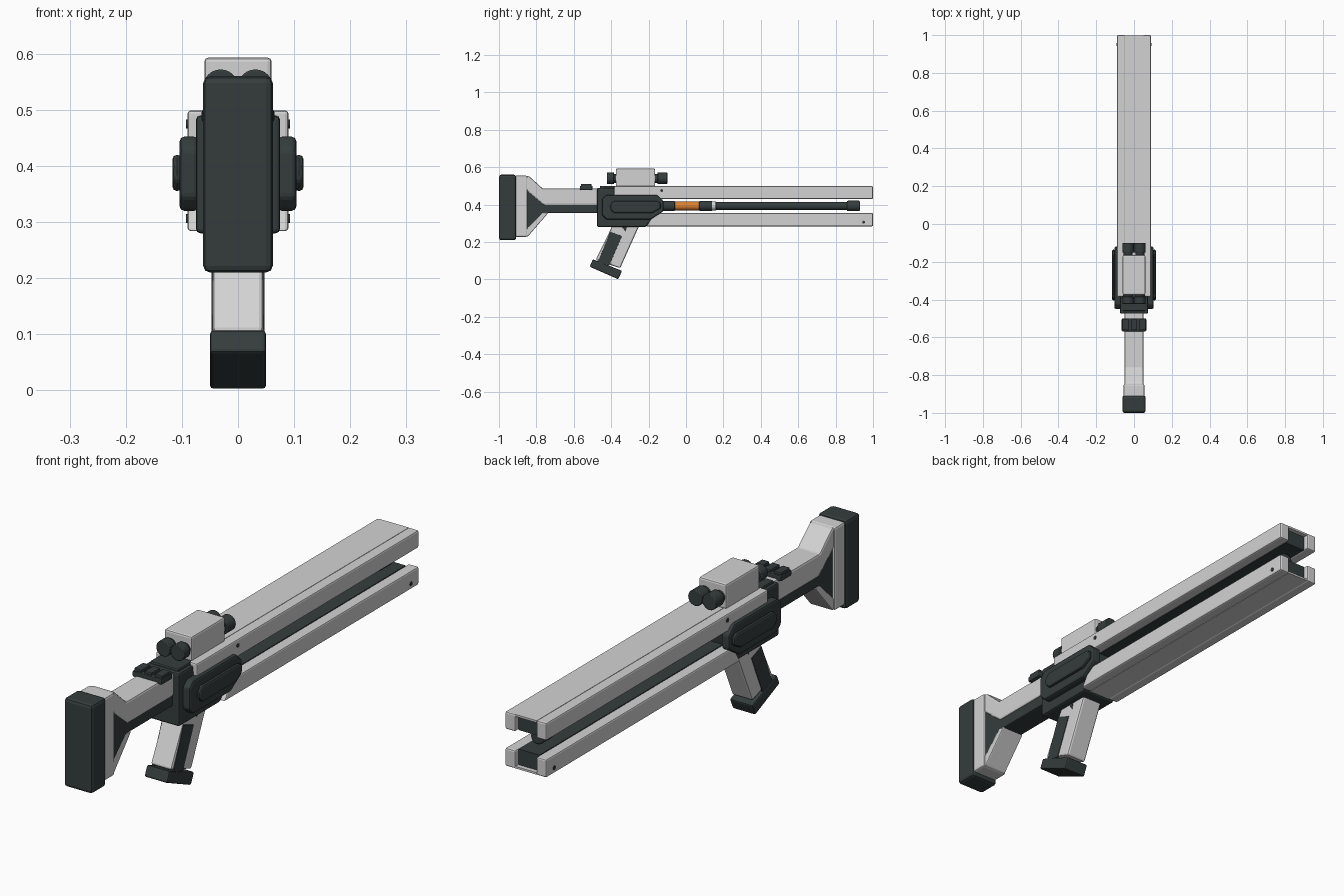
import bpy
import bmesh
from math import radians
from mathutils import Matrix

cube = bpy.data.objects.get("Cube")
if cube:
    bpy.data.objects.remove(cube, do_unlink=True)


def make_material(name, rgb):
    mat = bpy.data.materials.new(name)
    mat.use_nodes = True
    color = (*rgb, 1)
    mat.diffuse_color = color
    bsdf = mat.node_tree.nodes["Principled BSDF"]
    bsdf.inputs["Base Color"].default_value = color
    bsdf.inputs["Roughness"].default_value = 0.6
    return mat


LIGHT = make_material("light grey", (0.65, 0.65, 0.65))
DARK = make_material("charcoal", (0.036, 0.046, 0.046))
ORANGE = make_material("orange", (0.72, 0.22, 0.03))


def finish(name, bm, mat, bevel=0):
    bmesh.ops.recalc_face_normals(bm, faces=bm.faces)
    mesh = bpy.data.meshes.new(name)
    bm.to_mesh(mesh)
    bm.free()
    mesh.materials.append(mat)
    obj = bpy.data.objects.new(name, mesh)
    bpy.context.collection.objects.link(obj)
    if bevel:
        mod = obj.modifiers.new("soft edges", "BEVEL")
        mod.width = bevel
        mod.segments = 2
        mod.limit_method = "ANGLE"
        mod.angle_limit = radians(25)
    return obj


def prism(name, profile, x0, x1, mat, bevel=0.005):
    """Extrude a (y, z) outline sideways from x0 to x1."""
    bm = bmesh.new()
    face = bm.faces.new([bm.verts.new((x0, y, z)) for y, z in profile])
    out = bmesh.ops.extrude_face_region(bm, geom=[face])
    verts = [v for v in out["geom"] if isinstance(v, bmesh.types.BMVert)]
    bmesh.ops.translate(bm, vec=(x1 - x0, 0, 0), verts=verts)
    return finish(name, bm, mat, bevel)


def box(name, x0, x1, y0, y1, z0, z1, mat, bevel=0.005):
    return prism(name, [(y0, z0), (y1, z0), (y1, z1), (y0, z1)], x0, x1, mat, bevel)


def tube(name, x, z, y0, y1, radius, mat, bevel=0.003, sides=24):
    bm = bmesh.new()
    place = Matrix.Translation((x, (y0 + y1) / 2, z)) @ Matrix.Rotation(radians(90), 4, "X")
    bmesh.ops.create_cone(bm, cap_ends=True, segments=sides, radius1=radius,
                          radius2=radius, depth=abs(y1 - y0), matrix=place)
    obj = finish(name, bm, mat, bevel)
    bpy.ops.object.select_all(action="DESELECT")
    obj.select_set(True)
    bpy.context.view_layer.objects.active = obj
    bpy.ops.object.shade_smooth_by_angle(angle=radians(30))
    return obj


SIDES = (("left", 1), ("right", -1))

# Stock
box("butt_pad", -0.062, 0.062, -1, -0.908, 0.21, 0.56, DARK, 0.012)
box("stock_plate", -0.056, 0.056, -0.915, -0.848, 0.228, 0.555, LIGHT, 0.008)
prism("stock_top", [(-0.86, 0.553), (-0.84, 0.553), (-0.765, 0.485), (-0.46, 0.485),
                    (-0.46, 0.397), (-0.76, 0.397), (-0.86, 0.48)], -0.05, 0.05, LIGHT, 0.008)
prism("stock_core", [(-0.86, 0.49), (-0.76, 0.41), (-0.46, 0.41), (-0.46, 0.355),
                     (-0.74, 0.355), (-0.86, 0.25)], -0.046, 0.046, DARK)
prism("stock_strut", [(-0.86, 0.23), (-0.845, 0.23), (-0.735, 0.357), (-0.765, 0.357),
                      (-0.86, 0.265)], -0.05, 0.05, LIGHT, 0.004)

# Rear sight block with cross ridges
box("rear_sight_base", -0.065, 0.065, -0.568, -0.5, 0.478, 0.501, DARK)
for i, x in enumerate((-0.045, 0, 0.045)):
    box(f"rear_sight_ridge_{i + 1}", x - 0.016, x + 0.016, -0.562, -0.506, 0.495, 0.511, DARK, 0.003)

# Receiver with layered side housings
prism("receiver", [(-0.475, 0.28), (-0.215, 0.28), (-0.165, 0.345), (-0.15, 0.44),
                   (-0.375, 0.45), (-0.385, 0.49), (-0.475, 0.49)], -0.075, 0.075, DARK, 0.008)
box("receiver_top", -0.062, 0.062, -0.46, -0.37, 0.48, 0.5, DARK)
for side, s in SIDES:
    prism(f"{side}_housing", [(-0.45, 0.345), (-0.425, 0.32), (-0.19, 0.32), (-0.12, 0.365),
                              (-0.12, 0.42), (-0.155, 0.452), (-0.425, 0.452), (-0.45, 0.43)],
          s * 0.07, s * 0.104, DARK, 0.008)
    prism(f"{side}_housing_panel", [(-0.405, 0.375), (-0.385, 0.355), (-0.18, 0.355),
                                    (-0.135, 0.38), (-0.135, 0.41), (-0.155, 0.42),
                                    (-0.385, 0.42), (-0.405, 0.4)],
          s * 0.1, s * 0.117, DARK, 0.01)

# Upper and lower rails: outer bars, flush cover plate and recessed dark core
RAILS = (("upper", -0.385, 0.43, 0.499, 0.49, 0.498, 0.43, 0.491),
         ("lower", -0.212, 0.284, 0.355, 0.285, 0.293, 0.292, 0.355))
for rail, start, z0, z1, plate0, plate1, core0, core1 in RAILS:
    for side, s in SIDES:
        slope = 0.045 if rail == "lower" else 0
        prism(f"{rail}_{side}_bar", [(start, z0), (1, z0), (1, z1), (start + slope, z1)],
              s * 0.046, s * 0.09, LIGHT, 0.006)
    box(f"{rail}_cover_plate", -0.047, 0.047, start, 0.998, plate0, plate1, LIGHT, 0)
    box(f"{rail}_core", -0.046, 0.046, start + 0.03, 0.98, core0, core1, DARK, 0)

# Rail bolts
for side, s in SIDES:
    for label, y, z in (("upper_bolt", -0.13, 0.475), ("lower_bolt", 0.95, 0.306)):
        bm = bmesh.new()
        place = Matrix.Translation((s * 0.0895, y, z)) @ Matrix.Rotation(radians(90), 4, "Y")
        bmesh.ops.create_cone(bm, cap_ends=True, segments=12, radius1=0.008,
                              radius2=0.008, depth=0.006, matrix=place)
        finish(f"{side}_{label}", bm, DARK)

# Barrel, energy coil and collars
AXIS = 0.393
tube("rear_collar", 0, AXIS, -0.18, -0.06, 0.026, DARK)
tube("energy_coil", 0, AXIS, -0.065, 0.075, 0.023, ORANGE)
tube("front_collar", 0, AXIS, 0.07, 0.14, 0.026, DARK)
tube("barrel_ring", 0, AXIS, 0.135, 0.16, 0.024, LIGHT)
tube("barrel", 0, AXIS, 0.15, 0.88, 0.021, DARK)
tube("muzzle", 0, AXIS, 0.86, 0.93, 0.028, DARK, 0.006)

# Twin scope
box("scope_body", -0.06, 0.06, -0.375, -0.165, 0.495, 0.593, LIGHT, 0.007)
for side, s in SIDES:
    tube(f"{side}_scope_tube", s * 0.031, 0.541, -0.4, -0.13, 0.024, DARK)
    tube(f"{side}_scope_eyepiece", s * 0.031, 0.541, -0.423, -0.385, 0.031, DARK)
    tube(f"{side}_scope_lens", s * 0.031, 0.541, -0.152, -0.1, 0.031, DARK)

# Raked grip with side panels and base
prism("grip", [(-0.382, 0.31), (-0.24, 0.31), (-0.352, 0.06), (-0.483, 0.105)],
      -0.045, 0.045, LIGHT, 0.008)
prism("grip_base", [(-0.515, 0.068), (-0.498, 0.108), (-0.342, 0.046), (-0.362, 0.001)],
      -0.05, 0.05, DARK, 0.006)
for side, s in SIDES:
    prism(f"{side}_grip_panel", [(-0.472, 0.092), (-0.405, 0.255), (-0.342, 0.232), (-0.41, 0.075)],
          s * 0.042, s * 0.0475, DARK, 0.001)
    prism(f"{side}_grip_insert", [(-0.345, 0.285), (-0.315, 0.285), (-0.322, 0.255)],
          s * 0.042, s * 0.0475, DARK, 0.001)
